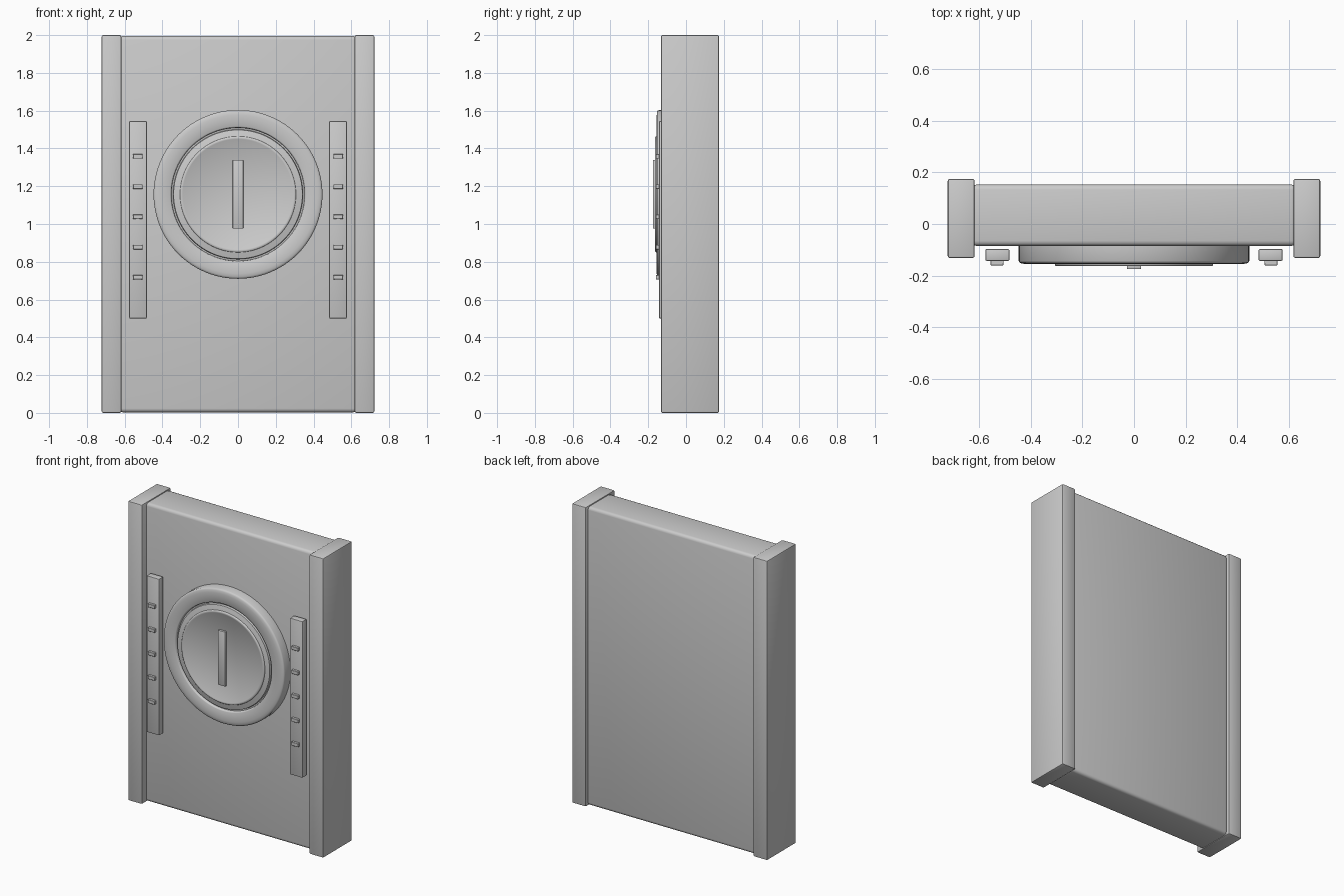
import bpy, bmesh, math

if "Cube" in bpy.data.objects:
    bpy.data.objects.remove(bpy.data.objects["Cube"])

DIAL_Z = 1.157


def finish(name, bm, angle):
    bmesh.ops.recalc_face_normals(bm, faces=bm.faces[:])
    mesh = bpy.data.meshes.new(name)
    bm.to_mesh(mesh)
    bm.free()
    obj = bpy.data.objects.new(name, mesh)
    bpy.context.collection.objects.link(obj)
    bpy.ops.object.select_all(action='DESELECT')
    bpy.context.view_layer.objects.active = obj
    obj.select_set(True)
    bpy.ops.object.shade_smooth_by_angle(angle=math.radians(angle))
    return obj


def box(name, x, y, z, bevel, segments=2):
    """Bevelled box from (min, max) ranges on each axis."""
    bm = bmesh.new()
    bmesh.ops.create_cube(bm, size=1)
    for v in bm.verts:
        v.co = [r[0] if c < 0 else r[1] for c, r in zip(v.co, (x, y, z))]
    bmesh.ops.bevel(bm, geom=bm.edges[:], offset=bevel, segments=segments,
                    profile=0.5, affect='EDGES')
    return finish(name, bm, 40)


def lathe(name, profile, steps=96):
    """Revolve a (radius, y) profile around the dial's axis."""
    bm = bmesh.new()
    verts = [bm.verts.new((r, y, DIAL_Z)) for r, y in profile]
    edges = [bm.edges.new(p) for p in zip(verts, verts[1:])]
    bmesh.ops.spin(bm, geom=verts + edges, cent=(0, 0, DIAL_Z), axis=(0, 1, 0),
                   angle=math.tau, steps=steps, use_merge=True)
    bmesh.ops.remove_doubles(bm, verts=bm.verts[:], dist=0.0001)
    return finish(name, bm, 50)


# Main slab
box("door_panel", (-0.63, 0.63), (-0.085, 0.153), (0.003, 1.995), 0.02, 3)

# Side posts, indicator strips and their buttons
for side, s in (("left", -1), ("right", 1)):
    def span(a, b):
        return tuple(sorted((s * a, s * b)))
    box(f"{side}_post", span(0.618, 0.722), (-0.132, 0.175), (0, 2), 0.008)
    box(f"{side}_strip", span(0.483, 0.576), (-0.143, -0.097), (0.50, 1.545), 0.005)
    for i in range(5):
        z = 0.718 + 0.16 * i
        box(f"{side}_button_{i + 1}", span(0.505, 0.556), (-0.16, -0.135),
            (z - 0.012, z + 0.012), 0.002, 1)

# Round dial: outer ring with softened rim and inner groove
lathe("dial_ring", [(0, -0.08), (0.447, -0.08), (0.447, -0.143), (0.444, -0.149),
                    (0.436, -0.153), (0.42, -0.155), (0.36, -0.155), (0.355, -0.152),
                    (0.352, -0.138), (0.344, -0.138), (0.341, -0.152),
                    (0.337, -0.154), (0, -0.154)])

# Raised centre disc
lathe("dial_disc", [(0, -0.145), (0.307, -0.145), (0.307, -0.159), (0.303, -0.163),
                    (0.293, -0.163), (0.29, -0.161), (0, -0.161)])

# Vertical grip bar
box("dial_grip", (-0.028, 0.028), (-0.175, -0.15), (0.975, 1.34), 0.004)
